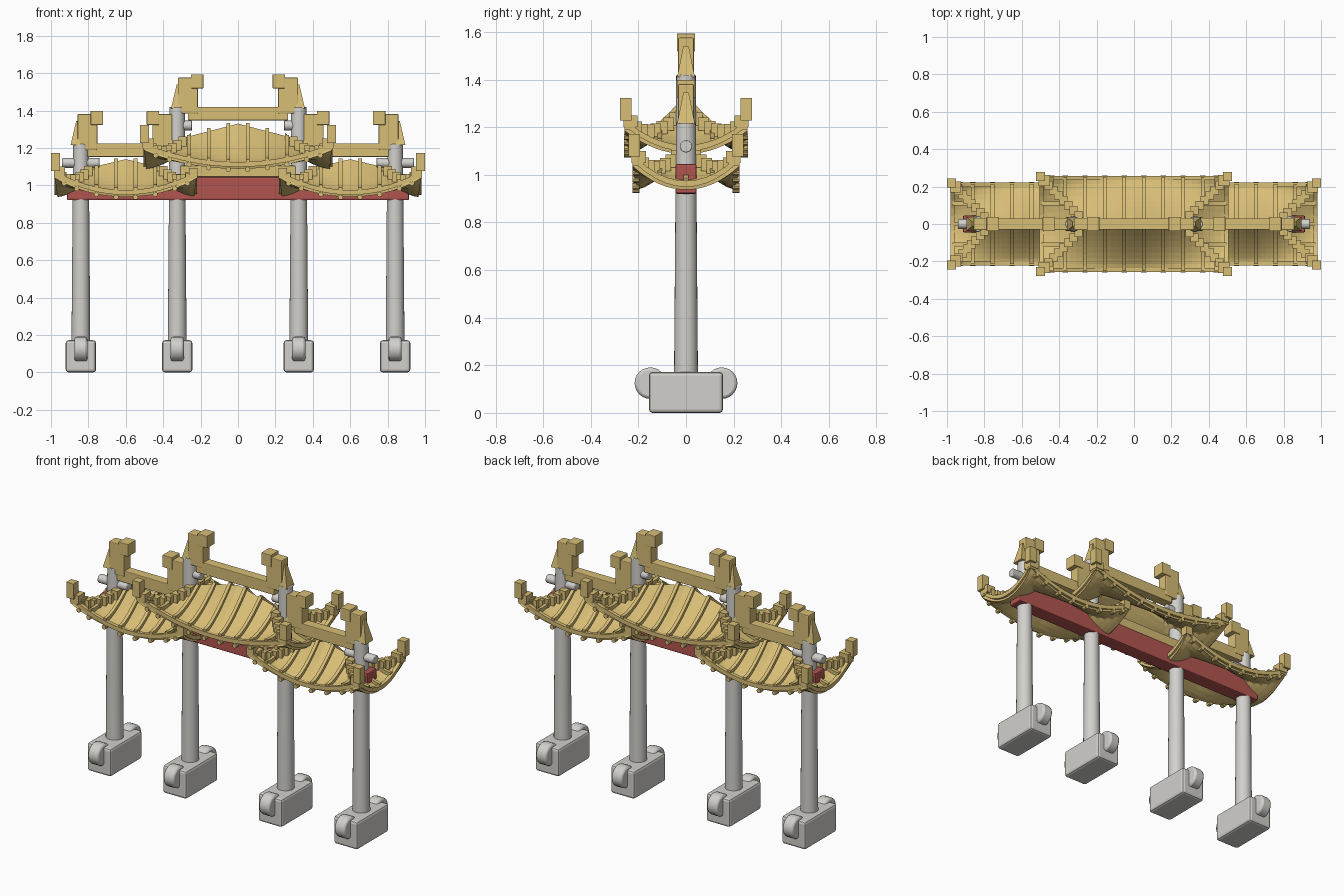
import bpy, bmesh
from mathutils import Vector, Matrix

old = bpy.data.objects.get("Cube")
if old:
    bpy.data.objects.remove(old, do_unlink=True)


def material(name, rgb):
    m = bpy.data.materials.new(name)
    m.use_nodes = True
    m.diffuse_color = (*rgb, 1)
    m.node_tree.nodes["Principled BSDF"].inputs["Base Color"].default_value = (*rgb, 1)
    return m


GOLD = material("golden tile", (0.68, 0.51, 0.18))
RED = material("red timber", (0.45, 0.09, 0.08))
STONE = material("pale stone", (0.64, 0.63, 0.60))


def finish(name, bm, mat, bevel=0, smooth=False):
    bmesh.ops.recalc_face_normals(bm, faces=bm.faces)
    me = bpy.data.meshes.new(name)
    bm.to_mesh(me)
    bm.free()
    me.materials.append(mat)
    ob = bpy.data.objects.new(name, me)
    bpy.context.collection.objects.link(ob)
    if bevel:
        mod = ob.modifiers.new("Bevel", "BEVEL")
        mod.width, mod.segments = bevel, 2
    if smooth:
        bpy.ops.object.select_all(action="DESELECT")
        ob.select_set(True)
        bpy.context.view_layer.objects.active = ob
        bpy.ops.object.shade_smooth_by_angle(angle=0.7)
    return ob


def add_box(bm, centre, size, taper=1):
    verts = bmesh.ops.create_cube(bm, size=1)["verts"]
    for v in verts:
        k = taper if v.co.z > 0 else 1
        v.co = Vector(centre) + Vector((v.co.x * size[0] * k, v.co.y * size[1] * k, v.co.z * size[2]))
    return verts


def box(name, centre, size, mat, bevel=0):
    bm = bmesh.new()
    add_box(bm, centre, size)
    return finish(name, bm, mat, bevel)


def cylinder(name, centre, r1, r2, depth, mat, axis="Z", bevel=0):
    bm = bmesh.new()
    turn = Matrix.Rotation(1.5708, 4, "Y") if axis == "X" else Matrix()
    bmesh.ops.create_cone(bm, cap_ends=True, segments=24, radius1=r1, radius2=r2,
                          depth=depth, matrix=Matrix.Translation(centre) @ turn)
    return finish(name, bm, mat, bevel, True)


# Rectangular bar swept along a path on the roof
def add_bar(bm, pts, side, width, height):
    rings = []
    for p in pts:
        rings.append([bm.verts.new(p + side * (sx * width / 2) + Vector((0, 0, dz)))
                      for sx, dz in ((-1, -0.012), (1, -0.012), (1, height), (-1, height))])
    for a, b in zip(rings, rings[1:]):
        for i in range(4):
            j = (i + 1) % 4
            bm.faces.new((a[i], a[j], b[j], b[i]))
    bm.faces.new(rings[0])
    bm.faces.new(rings[-1])


# Hipped roof with upturned corners, ribs, stepped hips and corner blocks
def roof(name, cx, a, b, z0, lift, peak, fall, rib_xs, corners):
    def at(x, y):
        u, v = min(abs(x / a), 1), min(abs(y / b), 1)
        s = max(0, min(1 - v, (a - abs(x)) / b))
        return Vector((cx + x, y, z0 + lift * u * u * v * v + (peak - fall * abs(x)) * s ** 1.4))

    nx, ny = 2 * round(a / b * 8), 16
    bm = bmesh.new()
    rows = [[bm.verts.new(at(a * (2 * i / nx - 1), b * (2 * j / ny - 1)))
             for i in range(nx + 1)] for j in range(ny + 1)]
    for j in range(ny):
        for i in range(nx):
            bm.faces.new((rows[j][i], rows[j][i + 1], rows[j + 1][i + 1], rows[j + 1][i]))
    skin = finish(name, bm, GOLD)
    mod = skin.modifiers.new("Thickness", "SOLIDIFY")
    mod.thickness, mod.offset = 0.028, 1 if skin.data.polygons[0].normal.z < 0 else -1

    # Eave rim
    bm = bmesh.new()
    for s in (-1, 1):
        add_bar(bm, [at(a * (i / 10 - 1), s * b) for i in range(21)], Vector((0, 1, 0)), 0.022, 0.014)
        add_bar(bm, [at(s * a, b * (i / 5 - 1)) for i in range(11)], Vector((1, 0, 0)), 0.022, 0.014)
    for v in bm.verts:
        if v.co.z < z0 + lift:
            v.co.z -= 0.004
    finish(name + "_eave_rim", bm, GOLD)

    # Tile ribs on all four slopes, with round tile ends
    bm = bmesh.new()
    for s in (-1, 1):
        for x in (k * t for k in rib_xs for t in (-1, 1)):
            top = max(0, b - (a - abs(x)))
            pts = [at(x, s * (b + 0.005 + (top - b) * i / 8)) for i in range(9)]
            add_bar(bm, pts, Vector((1, 0, 0)), 0.02, 0.022)
            end = at(x, s * b) - Vector((0, 0, 0.03))
            bmesh.ops.create_cone(bm, cap_ends=True, segments=8, radius1=0.014, radius2=0.014, depth=0.03,
                                  matrix=Matrix.Translation(end) @ Matrix.Rotation(1.5708, 4, "X"))
        for y in (-0.11, 0, 0.11):
            pts = [at(s * (a - (b - abs(y)) * i / 6), y) for i in range(7)]
            add_bar(bm, pts, Vector((0, 1, 0)), 0.02, 0.018)
    finish(name + "_ribs", bm, GOLD)

    # Stepped hip blocks and raised corner ends
    bm = bmesh.new()
    for sx in (-1, 1):
        for sy in (-1, 1):
            for i in range(8):
                d = b * (0.04 + 0.11 * i)
                p = at(sx * (a - d), sy * (b - d))
                add_box(bm, p + Vector((0, 0, 0.016)), (0.045, 0.045, 0.055))
            if sx in corners:
                p = at(sx * a, sy * b)
                add_box(bm, p + Vector((sx * 0.006, sy * 0.008, 0.065)), (0.048, 0.048, 0.095))
                add_box(bm, p + Vector((-sx * 0.015, -sy * 0.012, 0.015)), (0.06, 0.06, 0.05))
    finish(name + "_hip_blocks", bm, GOLD)


# Ridge beam with a stepped ornament and a tapered brace at each end
def ridge(name, cx, half, top):
    box(name + "_beam", (cx, 0, top - 0.036), (2 * half, 0.06, 0.072), GOLD, 0.004)
    for s in (-1, 1):
        x = cx + s * half
        box(name + "_end_block", (x, 0, top + 0.06), (0.106, 0.066, 0.192), GOLD, 0.005)
        box(name + "_end_cap", (x - s * 0.05, 0, top + 0.136), (0.066, 0.076, 0.075), GOLD, 0.003)
        bm = bmesh.new()
        for v in add_box(bm, (x + s * 0.065, 0, top + 0.055), (0.05, 0.075, 0.13)):
            if v.co.z > top + 0.06:
                v.co.y *= 0.3
                v.co.x = x + s * (0.04 + (0.02 if (v.co.x - x) * s > 0.06 else 0))
        finish(name + "_end_brace", bm, GOLD)


# Columns, stone feet with drum stones, and pegs
for x, top in ((0.84, 1.22), (0.325, 1.42)):
    for s in (-1, 1):
        cx = s * x
        box("column_foot", (cx, 0, 0.086), (0.162, 0.312, 0.172), STONE, 0.015)
        for sy in (-1, 1):
            cylinder("drum_stone", (cx, sy * 0.15, 0.125), 0.066, 0.066, 0.07, STONE, "X", 0.012)
        cylinder("column", (cx, 0, 0.5), 0.051, 0.044, 0.9, STONE)
        cylinder("upper_column", (cx, 0, (top + 0.95) / 2), 0.044, 0.041, top - 0.95, STONE, bevel=0.004)
        cylinder("column_peg", (cx, 0, top - 0.1), 0.026, 0.026, 0.2 if x > 0.5 else 0.16, STONE, "X", 0.004)

# Cross beams
box("red_beam", (0, 0, 0.983), (1.83, 0.09, 0.125), RED, 0.008)
box("upper_beam", (0, 0, 1.075), (0.62, 0.08, 0.06), GOLD, 0.004)

# Roofs and ridges
roof("main_roof", 0, 0.495, 0.245, 1.115, 0.095, 0.215, 0.26,
     (0.052, 0.157, 0.262, 0.367, 0.44), (-1, 1))
ridge("main_ridge", 0, 0.268, 1.42)
for s, side in ((-1, "right"), (1, "left")):
    roof(side + "_roof", s * 0.6, 0.37, 0.21, 0.965, 0.095, 0.175, 0.24,
         (0.052, 0.157, 0.262, 0.33), (s,))
    ridge(side + "_ridge", s * 0.605, 0.2, 1.225)
